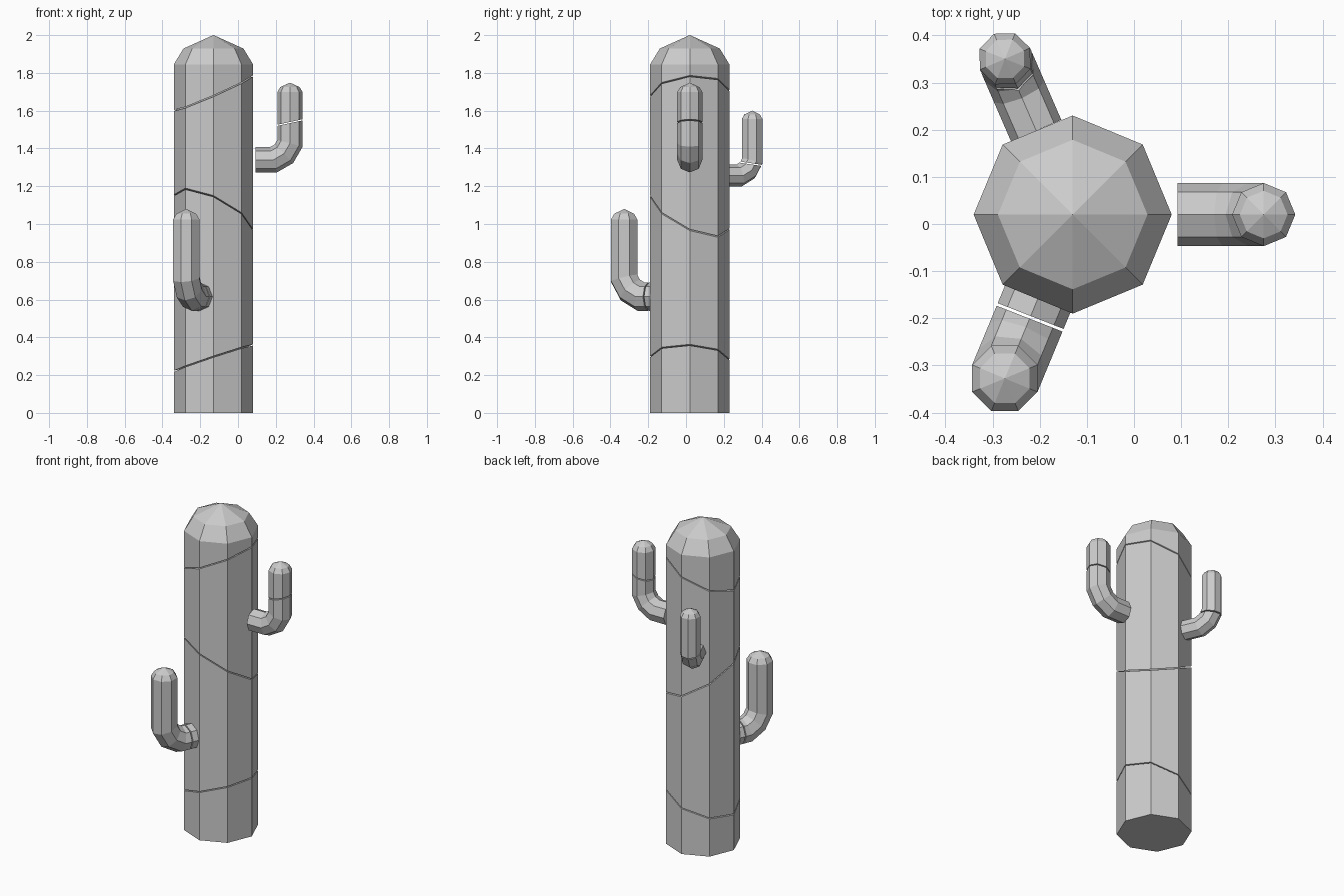
import bpy, bmesh
from math import sin, cos, tan, radians, pi
from mathutils import Vector

if "Cube" in bpy.data.objects:
    bpy.data.objects.remove(bpy.data.objects["Cube"])

CX, CY = -0.13, 0.02      # trunk axis
GAP = 0.003               # half width of each crack
Z = Vector((0, 0, 1))


def tube(path, r, angle):
    """Eight-sided mitred tube along (distance, z, tangent degrees, mitre, scale) rings, closed by a pointed dome."""
    a = radians(angle)
    out = Vector((cos(a), sin(a), 0))
    side = Vector((-sin(a), cos(a), 0))
    base = Vector((CX, CY, 0))
    d, z = path[-1][:2]
    # faceted dome: shoulder ring, then the tip
    path = path + [(d, z + 0.40 * r, 90, 1, 0.755)]
    bm = bmesh.new()
    rings = []
    for pd, pz, tilt, mitre, s in path:
        t = radians(tilt)
        n = out * sin(t) - Z * cos(t)
        c = base + out * pd + Z * pz
        rings.append([bm.verts.new(c + s * r * (n * mitre * cos(k * pi / 4) + side * sin(k * pi / 4)))
                      for k in range(8)])
    for lo, hi in zip(rings, rings[1:]):
        for k in range(8):
            j = (k + 1) % 8
            bm.faces.new((lo[k], lo[j], hi[j], hi[k]))
    tip = bm.verts.new(base + out * d + Z * (z + 0.74 * r))
    for k in range(8):
        bm.faces.new((rings[-1][k], rings[-1][(k + 1) % 8], tip))
    bm.faces.new(rings[0][::-1])
    bmesh.ops.recalc_face_normals(bm, faces=bm.faces)
    return bm


def trim(bm, point, normal):
    """Remove everything on the normal side of a plane and cap the cut."""
    bmesh.ops.bisect_plane(bm, geom=bm.verts[:] + bm.edges[:] + bm.faces[:], dist=1e-5,
                           plane_co=point, plane_no=normal, clear_outer=True)
    bmesh.ops.holes_fill(bm, edges=[e for e in bm.edges if e.is_boundary], sides=0)


def cracked(name, bm, cuts):
    """Split a body into closed pieces separated by thin cracks."""
    for i in range(len(cuts) + 1):
        piece = bm.copy()
        if i > 0:
            p, n = cuts[i - 1]
            trim(piece, p + n * GAP, -n)
        if i < len(cuts):
            p, n = cuts[i]
            trim(piece, p - n * GAP, n)
        bmesh.ops.recalc_face_normals(piece, faces=piece.faces)
        mesh = bpy.data.meshes.new(f"{name}_piece_{i + 1}")
        piece.to_mesh(mesh)
        piece.free()
        bpy.context.collection.objects.link(bpy.data.objects.new(mesh.name, mesh))
    bm.free()


def slope_cut(x, y, z, sx, sy):
    return Vector((x, y, z)), Vector((-sx, -sy, 1)).normalized()


def arm(angle, start, reach, z, top, r):
    """Elbow arm: horizontal root, two-segment bend, upright with dome."""
    b = 1.3 * r
    step = b / (cos(pi / 6) + sin(pi / 6))
    m = 1 / cos(pi / 12)
    return tube([(start, z, 0, 1, 1),
                 (reach - b, z, 15, m, 1),
                 (reach - step * sin(pi / 6), z + step * sin(pi / 6), 45, m, 1),
                 (reach, z + b, 75, m, 1),
                 (reach, top - 0.74 * r, 90, 1, 1)], r, angle)


# trunk
cracked("trunk", tube([(0, 0, 90, 1, 1), (0, 1.845, 90, 1, 1)], 0.21, 0), [
    slope_cut(CX, CY, 0.29, 0.333, -0.036),
    slope_cut(CX, CY, 1.06, -0.436, -0.417),
    slope_cut(CX, CY, 1.692, 0.436, 0.07)])

# right arm
cracked("right_arm", arm(0, 0.222, 0.405, 1.34, 1.748, 0.067),
        [slope_cut(0.275, 0.02, 1.537, 0.22, 0.0)])

# front arm, with an upright crack near its root
cracked("front_arm", arm(-112.5, 0.194, 0.376, 0.615, 1.08, 0.075),
        [(Vector((-0.22, -0.198, 0.615)), Vector((cos(radians(-111.4)), sin(radians(-111.4)), 0)))])

# back arm
cracked("back_arm", arm(113.5, 0.194, 0.360, 1.257, 1.60, 0.058),
        [slope_cut(-0.275, 0.35, 1.318, 0.0, -0.15)])
